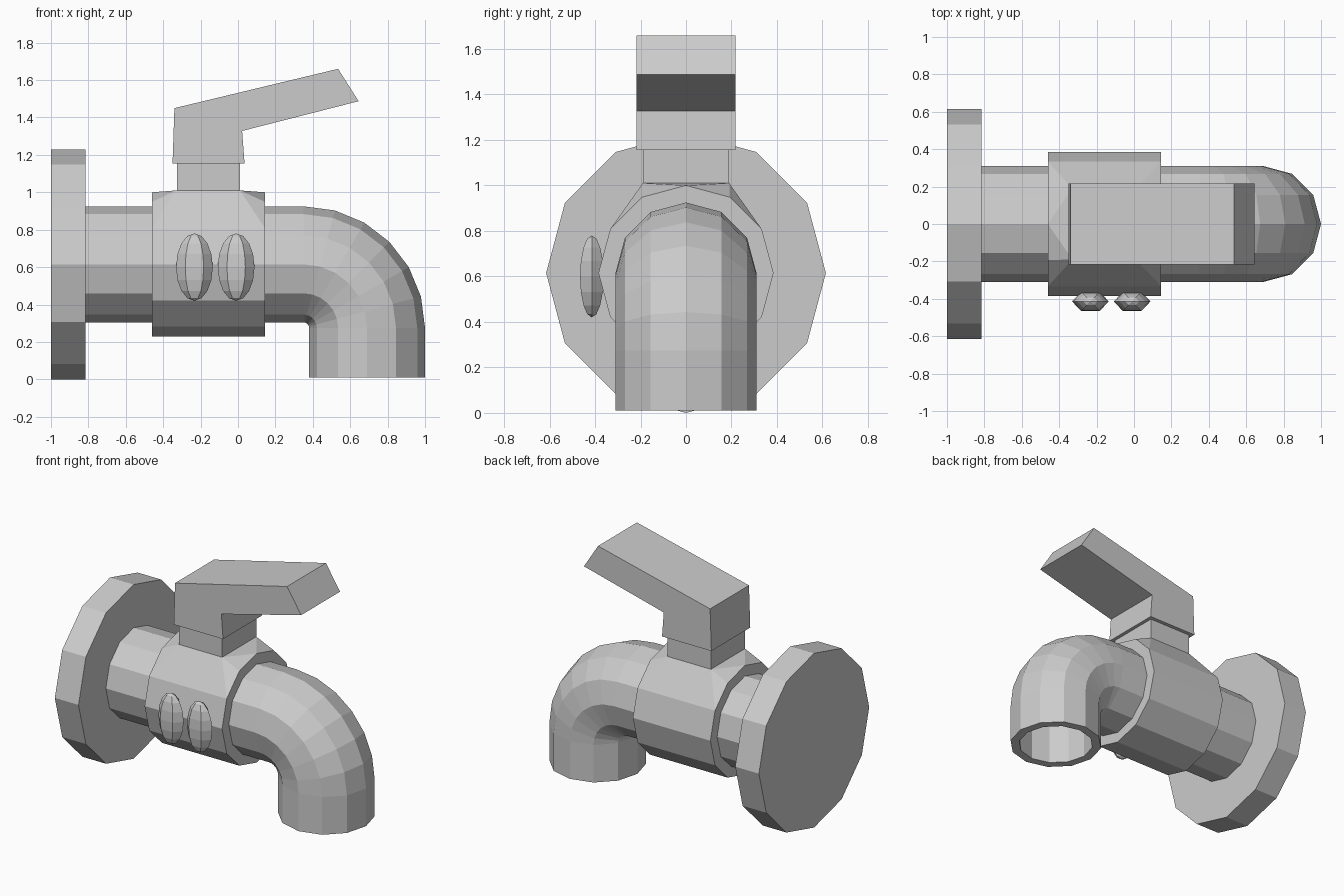
import bpy, bmesh
from math import sin, cos, pi
from mathutils import Vector, Matrix

if "Cube" in bpy.data.objects:
    bpy.data.objects.remove(bpy.data.objects["Cube"])

N = 12        # sides of every round part
AXIS = 0.615  # height of the pipe axis


def finish(name, bm):
    bmesh.ops.recalc_face_normals(bm, faces=bm.faces)
    me = bpy.data.meshes.new(name)
    bm.to_mesh(me)
    bm.free()
    ob = bpy.data.objects.new(name, me)
    bpy.context.collection.objects.link(ob)
    return ob


def ring(x, z, t, r):
    """Circle points around a path point whose direction has turned down by t."""
    n = Vector((sin(t), 0, cos(t)))
    side = Vector((0, 1, 0))
    c = Vector((x, 0, z))
    return [c + r * (cos(2 * pi * i / N) * n + sin(2 * pi * i / N) * side) for i in range(N)]


def loft(name, rings):
    """Skin a row of rings and cap both ends."""
    bm = bmesh.new()
    vs = [[bm.verts.new(p) for p in rg] for rg in rings]
    for a, b in zip(vs, vs[1:]):
        for i in range(N):
            j = (i + 1) % N
            bm.faces.new((a[i], a[j], b[j], b[i]))
    bm.faces.new(vs[0])
    bm.faces.new(vs[-1])
    return finish(name, bm)


def prism(name, profile, half):
    """Extrude an x-z profile across y."""
    bm = bmesh.new()
    a, b = ([bm.verts.new((x, y, z)) for x, z in profile] for y in (-half, half))
    bm.faces.new(a)
    bm.faces.new(b)
    for i in range(len(a)):
        j = (i + 1) % len(a)
        bm.faces.new((a[i], a[j], b[j], b[i]))
    return finish(name, bm)


# wall flange
loft("wall_flange", [ring(-1, AXIS, 0, AXIS), ring(-0.815, AXIS, 0, AXIS)])

# pipe with bent spout: outer skin down to the outlet, then the bore back up
bend = [(0.35 + 0.34 * sin(t), 0.275 + 0.34 * cos(t), t) for t in (k * pi / 12 for k in range(7))]
outlet = (0.69, 0.01, pi / 2)
outer = [(-0.85, AXIS, 0)] + bend + [outlet]
inner = [outlet] + bend[::-1]
loft("spout_pipe", [ring(*p, 0.31) for p in outer] + [ring(*p, 0.25) for p in inner])

# valve body: collar with raised saddle under the stem
bm = bmesh.new()
pts = ring(-0.46, AXIS, 0, 0.385) + ring(0.145, AXIS, 0, 0.385)
pts += [Vector((x, y, 1.01)) for x in (-0.33, 0.01) for y in (-0.19, 0.19)]
for p in pts:
    bm.verts.new(p)
bmesh.ops.convex_hull(bm, input=bm.verts)
bmesh.ops.dissolve_limit(bm, angle_limit=0.01, verts=bm.verts, edges=bm.edges)
finish("valve_body", bm)

# stem and lever handle
prism("valve_stem", [(-0.327, 0.98), (0.01, 0.98), (0.01, 1.16), (-0.327, 1.16)], 0.19)
prism("lever_handle", [(-0.35, 1.155), (0.035, 1.155), (0.022, 1.328),
                       (0.645, 1.487), (0.535, 1.66), (-0.34, 1.45)], 0.217)

# two oval studs on the front of the body
for name, x in (("stud_left", -0.233), ("stud_right", -0.01)):
    bm = bmesh.new()
    bmesh.ops.create_uvsphere(bm, u_segments=6, v_segments=8, radius=1)
    bmesh.ops.transform(bm, verts=bm.verts, matrix=Matrix.Translation((x, -0.414, 0.6))
                        @ Matrix.Diagonal((0.085 / cos(pi / 6), 0.06, 0.18, 1))
                        @ Matrix.Rotation(pi / 6, 4, 'Z'))
    finish(name, bm)
